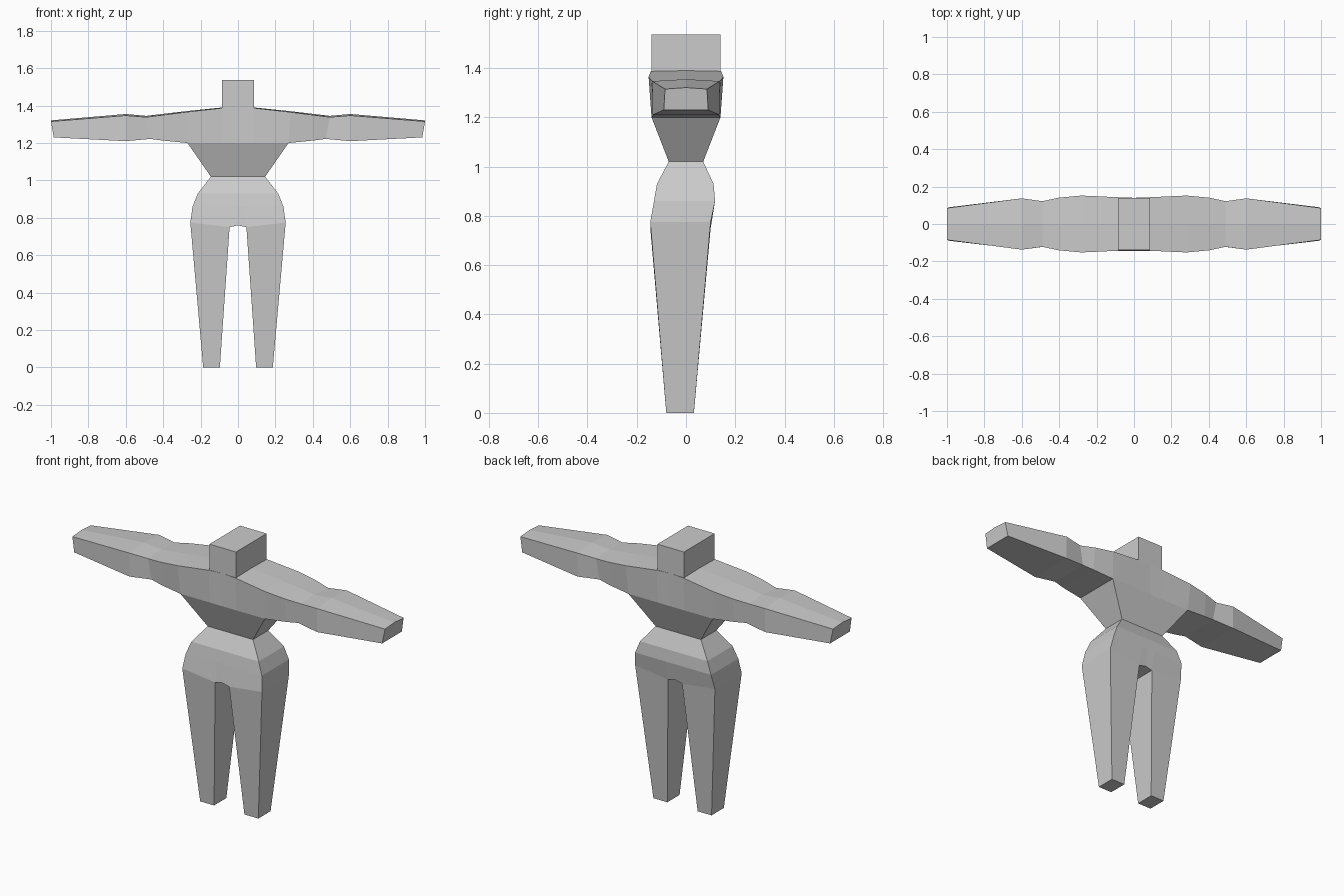
import bpy, bmesh

if "Cube" in bpy.data.objects:
    bpy.data.objects.remove(bpy.data.objects["Cube"])

grey = bpy.data.materials.new("plain grey")
grey.diffuse_color = (0.6, 0.6, 0.6, 1)
grey.use_nodes = True
grey.node_tree.nodes["Principled BSDF"].inputs["Base Color"].default_value = grey.diffuse_color


def finish(name, bm, mirror=True):
    bmesh.ops.remove_doubles(bm, verts=bm.verts, dist=1e-5)
    bmesh.ops.recalc_face_normals(bm, faces=bm.faces)
    me = bpy.data.meshes.new(name)
    bm.to_mesh(me)
    bm.free()
    me.materials.append(grey)
    ob = bpy.data.objects.new(name, me)
    bpy.context.collection.objects.link(ob)
    if mirror:
        ob.modifiers.new("mirror", 'MIRROR').use_clip = True
    return ob


def loft(bm, rings, skip=(), closed=True):
    """Bridge successive rings of points, leaving out some side strips."""
    vs = [[bm.verts.new(p) for p in r] for r in rings]
    n = len(vs[0])
    for a, b in zip(vs, vs[1:]):
        for i in range(n if closed else n - 1):
            if i not in skip:
                j = (i + 1) % n
                bm.faces.new((a[i], a[j], b[j], b[i]))
    return vs


# chest and arms: sections along x (x top, x bottom, z bottom, z top edge, z ridge, y top, y bottom)
sections = [
    (0, 0, 1.20, 1.39, 1.39, 0.14, 0.14),
    (0.085, 0.085, 1.20, 1.387, 1.39, 0.143, 0.14),
    (0.28, 0.27, 1.20, 1.365, 1.37, 0.152, 0.14),
    (0.40, 0.40, 1.213, 1.350, 1.356, 0.141, 0.13),
    (0.49, 0.47, 1.222, 1.338, 1.345, 0.122, 0.12),
    (0.60, 0.60, 1.21, 1.347, 1.355, 0.137, 0.135),
    (1.0, 0.985, 1.23, 1.315, 1.321, 0.085, 0.09),
]
bm = bmesh.new()
rings = [[(xb, -yb, zb), (xt, -yt, zt), (xt, 0, zr), (xt, yt, zt), (xb, yb, zb)]
         for xt, xb, zb, zt, zr, yt, yb in sections]
vs = loft(bm, rings, closed=False)
bm.faces.new(vs[-1])
for a, b in zip(vs[2:], vs[3:]):           # underside of the arms
    bm.faces.new((a[0], a[4], b[4], b[0]))
# tapered abdomen down to the waist
loft(bm, [[(0, -0.14, 1.2), (0.27, -0.14, 1.2), (0.27, 0.14, 1.2), (0, 0.14, 1.2)],
          [(0, -0.07, 1.02), (0.145, -0.07, 1.02), (0.145, 0.07, 1.02), (0, 0.07, 1.02)]],
     closed=False)
finish("torso_and_arms", bm)

# hips: half rings (z, half width, y front, y back)
bm = bmesh.new()
rings = []
for z, x, f, b in [(1.02, 0.145, -0.07, 0.07), (0.93, 0.215, -0.118, 0.112),
                   (0.86, 0.243, -0.13, 0.118)]:
    rings.append([(0, f, z), (0.045, f, z), (x, f, z), (x, b, z), (0.045, b, z), (0, b, z)])
f, b = -0.145, 0.10
rings.append([(0, f, 0.76), (0.045, f, 0.75), (0.255, f, 0.775),
              (0.255, b, 0.775), (0.045, b, 0.75), (0, b, 0.76)])
vs = loft(bm, rings, closed=False)
r = vs[-1]
bm.faces.new((r[0], r[1], r[4], r[5]))     # crotch
finish("hips", bm)

# legs
bm = bmesh.new()
vs = loft(bm, [rings[-1][1:5],
               [(0.097, -0.08, 0), (0.186, -0.08, 0), (0.186, 0.032, 0), (0.097, 0.032, 0)]])
bm.faces.new(vs[-1])
finish("legs", bm)

# block head
bm = bmesh.new()
vs = loft(bm, [[(x, y, z) for x, y in ((-0.085, -0.14), (0.085, -0.14), (0.085, 0.14), (-0.085, 0.14))]
               for z in (1.385, 1.537)])
bm.faces.new(vs[-1])
finish("head", bm, mirror=False)
